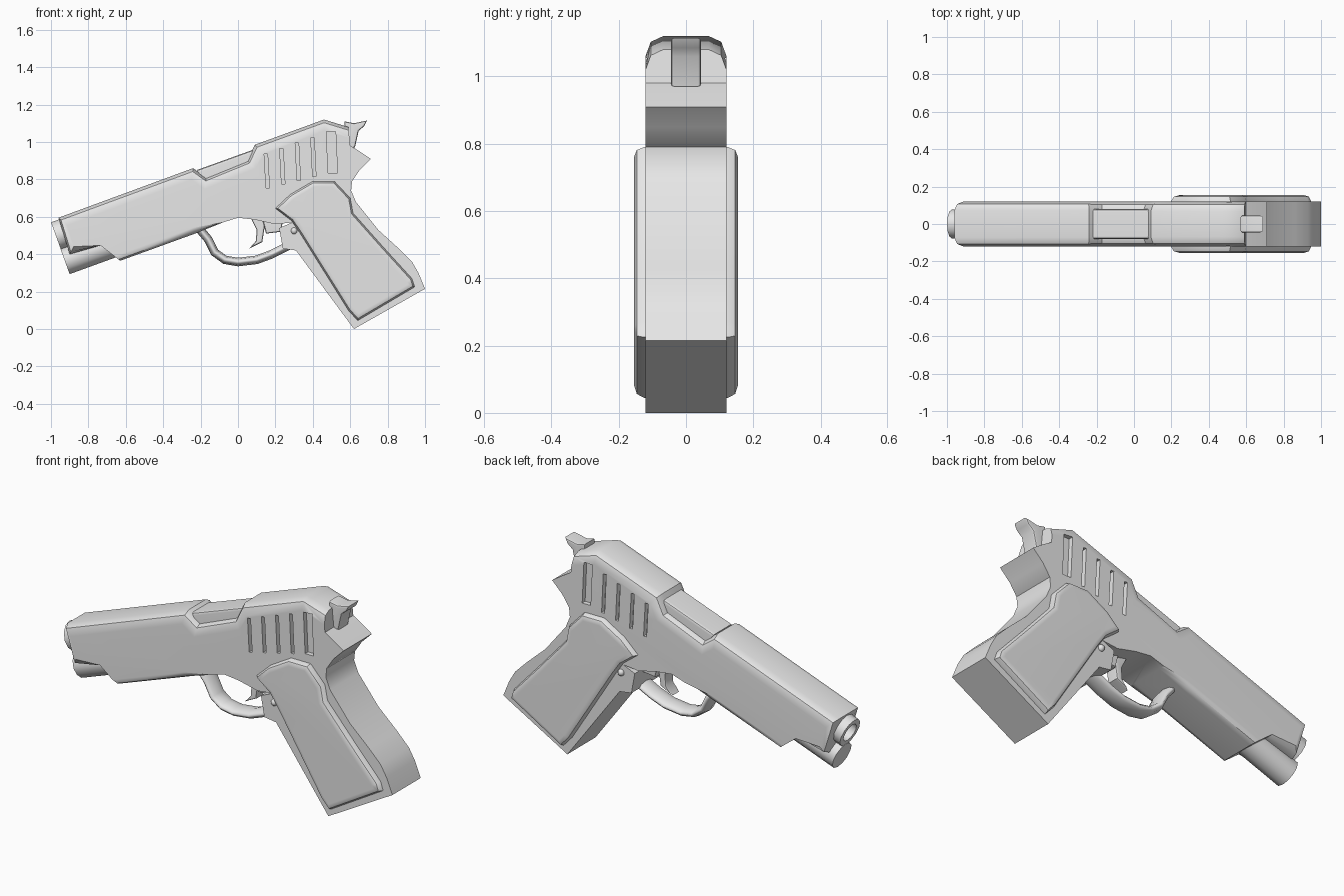
import bpy
import bmesh
from math import radians
from mathutils import Matrix, Vector

if "Cube" in bpy.data.objects:
    bpy.data.objects.remove(bpy.data.objects["Cube"], do_unlink=True)

GREY = (0.8, 0.8, 0.8, 1.0)
metal = bpy.data.materials.new("plain_grey")
metal.use_nodes = True
metal.diffuse_color = GREY
metal.node_tree.nodes["Principled BSDF"].inputs["Base Color"].default_value = GREY

HALF = 0.12          # half width of the main body
TILT = radians(70)   # turns a z cylinder onto the barrel axis


def activate(obj):
    bpy.ops.object.select_all(action="DESELECT")
    obj.select_set(True)
    bpy.context.view_layer.objects.active = obj


def add_mesh(name, bm):
    bmesh.ops.recalc_face_normals(bm, faces=bm.faces[:])
    mesh = bpy.data.meshes.new(name)
    bm.to_mesh(mesh)
    bm.free()
    mesh.materials.append(metal)
    obj = bpy.data.objects.new(name, mesh)
    bpy.context.collection.objects.link(obj)
    return obj


def smooth(obj, angle=35):
    activate(obj)
    bpy.ops.object.shade_smooth_by_angle(angle=radians(angle))
    mod = obj.modifiers.new("clean_normals", "WEIGHTED_NORMAL")
    mod.keep_sharp = True


def prism(name, outline, y0, y1, bevel=0.0, weights=None, rings=(0, 1)):
    """Extrude an x-z outline along y; weights maps edge index to bevel weight."""
    bm = bmesh.new()
    n = len(outline)
    loops = [[bm.verts.new((x, y, z)) for x, z in outline] for y in (y0, y1)]
    for loop in loops:
        bm.faces.new(loop)
    for i in range(n):
        j = (i + 1) % n
        bm.faces.new((loops[0][i], loops[0][j], loops[1][j], loops[1][i]))
    layer = bm.edges.layers.float.new("bevel_weight_edge")
    for r in rings:
        for i in range(n):
            edge = bm.edges.get((loops[r][i], loops[r][(i + 1) % n]))
            edge[layer] = 1.0 if weights is None else weights.get(i, 0.0)
    obj = add_mesh(name, bm)
    if bevel:
        mod = obj.modifiers.new("bevel", "BEVEL")
        mod.limit_method = "WEIGHT"
        mod.width = bevel
        mod.segments = 2
        mod.use_clamp_overlap = False
        activate(obj)
        bpy.ops.object.modifier_apply(modifier=mod.name)
    return obj


def tube(name, front, radius, length, bore=0.0, sides=12):
    """Cylinder running back along the barrel axis from its front centre."""
    bm = bmesh.new()
    bmesh.ops.create_cone(bm, cap_ends=True, segments=sides, radius1=radius,
                          radius2=radius, depth=length)
    bmesh.ops.translate(bm, verts=bm.verts[:], vec=(0, 0, length / 2))
    bmesh.ops.recalc_face_normals(bm, faces=bm.faces[:])
    if bore:
        cap = [f for f in bm.faces if f.normal.z < -0.9]
        bmesh.ops.inset_individual(bm, faces=cap, thickness=radius - bore)
        bmesh.ops.inset_individual(bm, faces=cap, thickness=0.002, depth=-length / 2)
    place = Matrix.Translation(Vector(front)) @ Matrix.Rotation(TILT, 4, "Y")
    bmesh.ops.transform(bm, matrix=place, verts=bm.verts[:])
    obj = add_mesh(name, bm)
    smooth(obj)
    return obj


# Slide and frame: softened along the top, front and lower edges
top_chain = [(-0.96, 0.595), (-0.24, 0.86), (-0.17, 0.81), (0.05, 0.90),
             (0.09, 0.985), (0.46, 1.12), (0.59, 1.08)]
rear = [(0.60, 0.98), (0.65, 0.95), (0.71, 0.91), (0.65, 0.85), (0.61, 0.79)]
under = [(0.29, 0.57), (0.20, 0.56), (0.09, 0.585), (0, 0.595), (-0.08, 0.57),
         (-0.23, 0.51), (-0.63, 0.365), (-0.735, 0.447), (-0.90, 0.40)]
body_outline = top_chain + rear + under
last = len(body_outline) - 1
soft = {i: 1.0 for i in range(len(top_chain) - 1)}
soft.update({last: 0.6, last - 1: 0.6, last - 3: 0.6, last - 4: 0.6})
body = prism("slide_and_frame", body_outline, -HALF, HALF, 0.055, soft)

# Cocking grooves on both sides of the slide
for side in (-1, 1):
    for i in range(5):
        x, low, high = 0.15 + 0.083 * i, 0.755 + 0.02 * i, 0.935 + 0.03 * i
        width = 0.05 if i == 4 else 0.018
        cutter = prism("groove_cutter",
                       [(x, low), (x + width, low), (x + width - 0.01, high), (x - 0.01, high)],
                       side * (HALF - 0.025), side * (HALF + 0.05))
        cutter.hide_render = True
        mod = body.modifiers.new("groove", "BOOLEAN")
        mod.operation = "DIFFERENCE"
        mod.solver = "EXACT"
        mod.object = cutter
        activate(body)
        bpy.ops.object.modifier_apply(modifier=mod.name)
        bpy.data.objects.remove(cutter, do_unlink=True)
smooth(body)

# Barrel block seen in the ejection opening
smooth(prism("ejection_block", [(-0.22, 0.85), (0.085, 0.96), (0.10, 0.88), (-0.17, 0.78)],
             -0.08, 0.08, 0.015, {0: 1.0}))

# Muzzle and the round rod housing below it
tube("muzzle", (-0.973, 0, 0.497), 0.078, 0.2, bore=0.05)
tube("rod_housing", (-0.925, 0, 0.362), 0.073, 0.42)

# Grip core
smooth(prism("grip_core", [(0.61, 0.79), (0.605, 0.74), (0.63, 0.68), (0.75, 0.53),
                           (0.86, 0.43), (0.93, 0.36), (0.965, 0.30), (1.0, 0.215),
                           (0.62, 0), (0.31, 0.42), (0.24, 0.43), (0.22, 0.54), (0.29, 0.57)],
             -HALF, HALF))

# Grip panels and screws, one pair per side
panel_outline = [(0.20, 0.645), (0.28, 0.72), (0.40, 0.79), (0.515, 0.79), (0.60, 0.70),
                 (0.615, 0.62), (0.775, 0.44), (0.93, 0.27), (0.945, 0.225),
                 (0.64, 0.045), (0.59, 0.10), (0.33, 0.515), (0.285, 0.58)]
for side, label in ((-1, "right"), (1, "left")):
    smooth(prism(label + "_grip_panel", panel_outline, side * 0.11, side * 0.155,
                 0.03, rings=(1,)))
    bm = bmesh.new()
    bmesh.ops.create_uvsphere(bm, u_segments=10, v_segments=6, radius=0.018)
    bmesh.ops.translate(bm, verts=bm.verts[:], vec=(0.30, side * HALF, 0.525))
    smooth(add_mesh(label + "_screw", bm), 60)

# Trigger, its stop, and the hammer
smooth(prism("trigger", [(0.06, 0.61), (0.10, 0.53), (0.095, 0.47), (0.06, 0.43),
                         (0.13, 0.465), (0.14, 0.53), (0.15, 0.60)], -0.035, 0.035, 0.01))
smooth(prism("trigger_stop", [(0.13, 0.59), (0.15, 0.51), (0.23, 0.52), (0.24, 0.58)],
             -0.05, 0.05, 0.01))
smooth(prism("hammer", [(0.57, 1.11), (0.62, 1.10), (0.69, 1.115), (0.675, 1.085),
                        (0.645, 1.06), (0.625, 0.97), (0.57, 0.97)], -0.045, 0.045, 0.01))

# Trigger guard: a flattened tube along a bent path
path = [(-0.21, 0.54), (-0.16, 0.48), (-0.125, 0.41), (-0.07, 0.37), (0, 0.358),
        (0.10, 0.37), (0.18, 0.40), (0.28, 0.45)]
curve = bpy.data.curves.new("trigger_guard", "CURVE")
curve.dimensions = "3D"
curve.bevel_depth = 0.023
curve.bevel_resolution = 2
curve.use_fill_caps = True
spline = curve.splines.new("POLY")
spline.points.add(len(path) - 1)
for point, (x, z) in zip(spline.points, path):
    point.co = (x, 0, z, 1)
curve.materials.append(metal)
guard = bpy.data.objects.new("trigger_guard", curve)
bpy.context.collection.objects.link(guard)
guard.scale.y = 2.4
activate(guard)
bpy.ops.object.convert(target="MESH")
smooth(bpy.context.view_layer.objects.active, 50)
